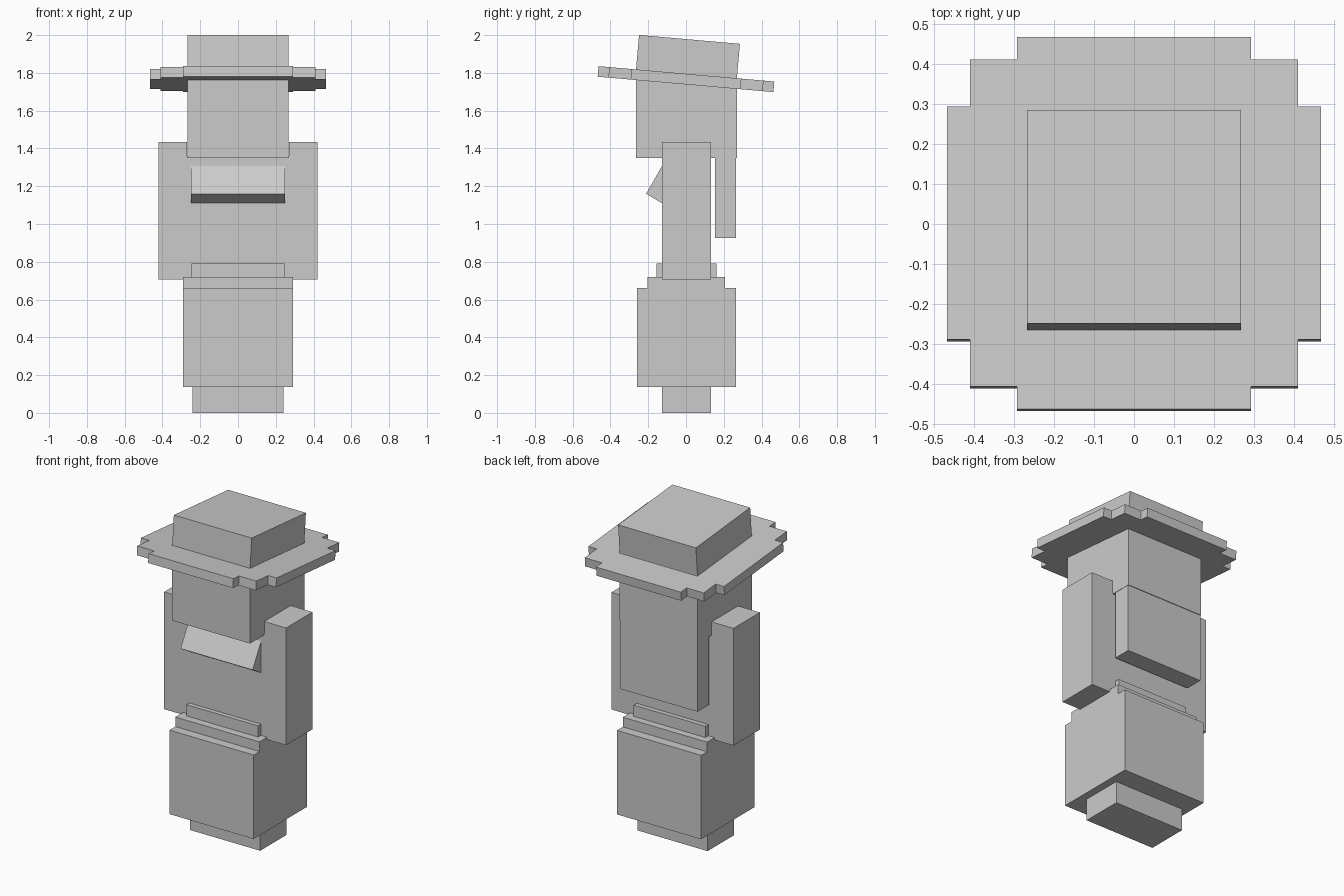
import bpy, bmesh, math
from mathutils import Matrix

cube = bpy.data.objects.get("Cube")
if cube:
    bpy.data.objects.remove(cube, do_unlink=True)

# Single plain grey
grey = bpy.data.materials.new("plain_grey")
grey.use_nodes = True
grey.diffuse_color = (0.6, 0.6, 0.6, 1)
grey.node_tree.nodes["Principled BSDF"].inputs["Base Color"].default_value = (0.6, 0.6, 0.6, 1)


def prism(name, outline, depth, axis="Z"):
    """Extrude a 2D outline: (x, y) along z, or (y, z) along x."""
    bm = bmesh.new()
    a, b = depth
    place = (lambda u, v, d: (u, v, d)) if axis == "Z" else (lambda u, v, d: (d, u, v))
    face = bm.faces.new([bm.verts.new(place(u, v, a)) for u, v in outline])
    new = bmesh.ops.extrude_face_region(bm, geom=[face])["geom"]
    moved = [g for g in new if isinstance(g, bmesh.types.BMVert)]
    bmesh.ops.translate(bm, verts=moved, vec=place(0, 0, b - a))
    bmesh.ops.recalc_face_normals(bm, faces=bm.faces)
    mesh = bpy.data.meshes.new(name)
    bm.to_mesh(mesh)
    bm.free()
    mesh.materials.append(grey)
    obj = bpy.data.objects.new(name, mesh)
    bpy.context.collection.objects.link(obj)
    return obj


def box(name, x, y, z):
    return prism(name, [(x[0], y[0]), (x[1], y[0]), (x[1], y[1]), (x[0], y[1])], z)


# Feet and stepped robe
box("feet", (-0.242, 0.242), (-0.127, 0.133), (0, 0.137))
box("robe_skirt", (-0.29, 0.29), (-0.26, 0.265), (0.137, 0.66))
box("robe_step", (-0.29, 0.29), (-0.203, 0.207), (0.66, 0.72))
box("robe_waist", (-0.247, 0.247), (-0.155, 0.162), (0.72, 0.79))

# Torso and arms
box("torso", (-0.27, 0.27), (-0.127, 0.133), (0.705, 1.36))
for side, s in (("left", 1), ("right", -1)):
    box(side + "_arm", sorted((s * 0.27, s * 0.42)), (-0.127, 0.133), (0.705, 1.435))

# Slanted chest piece
prism("chest_wedge", [(-0.127, 1.307), (-0.211, 1.16), (-0.127, 1.11), (-0.1, 1.11), (-0.1, 1.307)],
      (-0.248, 0.248), "X")

# Head and hair
box("head", (-0.268, 0.268), (-0.265, 0.27), (1.35, 1.78))
box("back_hair", (-0.266, 0.266), (0.153, 0.266), (0.925, 1.36))

# Hat, tilted back: a brim with stepped corners and a square crown
tilt = Matrix.Translation((0, 0, 1.767)) @ Matrix.Rotation(math.radians(-5), 4, "X")
steps = [(0.467, 0.292), (0.41, 0.292), (0.41, 0.41), (0.292, 0.41), (0.292, 0.467)]
quarter = steps
outline = (quarter + [(-x, y) for x, y in reversed(quarter)]
           + [(-x, -y) for x, y in quarter] + [(x, -y) for x, y in reversed(quarter)])
brim = prism("hat_brim", outline, (-0.028, 0.028))
crown = box("hat_crown", (-0.268, 0.268), (-0.268, 0.268), (0.0, 0.211))
for part in (brim, crown):
    part.data.transform(tilt)
